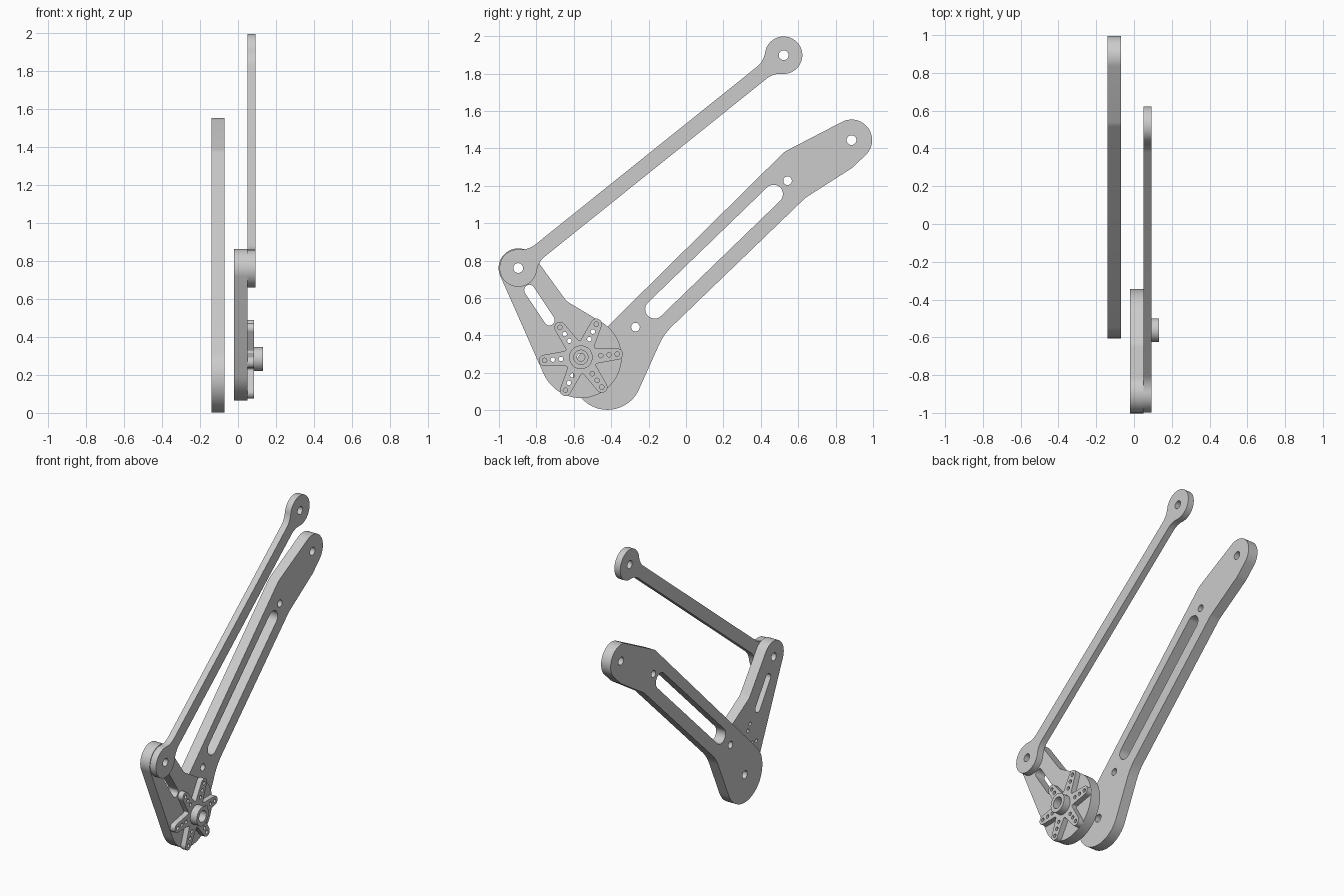
import bpy, bmesh
from math import sin, cos, asin, atan2, hypot, pi, radians, ceil
from mathutils import Matrix

cube = bpy.data.objects.get("Cube")
if cube:
    bpy.data.objects.remove(cube, do_unlink=True)

GREY = (0.6, 0.6, 0.6, 1.0)
grey = bpy.data.materials.new("light_grey")
grey.use_nodes = True
grey.diffuse_color = GREY
grey.node_tree.nodes["Principled BSDF"].inputs["Base Color"].default_value = GREY

STEP = radians(6)
# plate local (x, y, z) -> world (y, z, x)
SIDEWAYS = Matrix(((0, 0, 1, 0), (1, 0, 0, 0), (0, 1, 0, 0), (0, 0, 0, 1)))


def outline(circles):
    """Counterclockwise belt round (y, z, r) circles; a negative r is a concave fillet."""
    n = len(circles)
    if n == 1:
        y, z, r = circles[0]
        return [(y + r * cos(2 * pi * k / 32), z + r * sin(2 * pi * k / 32)) for k in range(32)]
    headings = []
    for i, (y1, z1, r1) in enumerate(circles):
        y2, z2, r2 = circles[(i + 1) % n]
        dy, dz = y2 - y1, z2 - z1
        lean = max(-1, min(1, (r1 - r2) / hypot(dy, dz)))
        headings.append(atan2(dz, dy) + asin(lean))
    points = []
    for i, (y, z, r) in enumerate(circles):
        start, end = headings[i - 1], headings[i]
        turn = (end - start) % (2 * pi)
        if r < 0:
            turn -= 2 * pi
        steps = max(2, ceil(abs(turn) / STEP))
        for k in range(steps + 1):
            a = start + turn * k / steps - pi / 2
            p = (y + r * cos(a), z + r * sin(a))
            if not points or hypot(p[0] - points[-1][0], p[1] - points[-1][1]) > 1e-4:
                points.append(p)
    if hypot(points[0][0] - points[-1][0], points[0][1] - points[-1][1]) < 1e-4:
        points.pop()
    return points


def plate(name, x0, x1, edge, holes):
    """Flat plate between x0 and x1 with cut-through holes."""
    curve = bpy.data.curves.new(name + "_profile", "CURVE")
    curve.dimensions = "2D"
    curve.fill_mode = "BOTH"
    curve.extrude = (x1 - x0) / 2
    for loop in [edge] + holes:
        pts = outline(loop)
        spline = curve.splines.new("POLY")
        spline.points.add(len(pts) - 1)
        for point, (y, z) in zip(spline.points, pts):
            point.co = (y, z, 0, 1)
        spline.use_cyclic_u = True
    helper = bpy.data.objects.new(name + "_profile", curve)
    bpy.context.collection.objects.link(helper)
    graph = bpy.context.evaluated_depsgraph_get()
    mesh = bpy.data.meshes.new_from_object(helper.evaluated_get(graph))
    bpy.data.objects.remove(helper, do_unlink=True)
    bpy.data.curves.remove(curve)

    bm = bmesh.new()
    bm.from_mesh(mesh)
    bmesh.ops.remove_doubles(bm, verts=bm.verts, dist=1e-5)
    bm.transform(Matrix.Translation(((x0 + x1) / 2, 0, 0)) @ SIDEWAYS)
    bmesh.ops.recalc_face_normals(bm, faces=bm.faces)
    bm.to_mesh(mesh)
    bm.free()
    mesh.name = name
    mesh.materials.clear()
    mesh.materials.append(grey)
    obj = bpy.data.objects.new(name, mesh)
    bpy.context.collection.objects.link(obj)
    bpy.ops.object.select_all(action="DESELECT")
    obj.select_set(True)
    bpy.context.view_layer.objects.active = obj
    bpy.ops.object.shade_smooth_by_angle(angle=radians(30))
    return obj


def around(centre, radius, degrees, r):
    a = radians(degrees)
    return (centre[0] + radius * cos(a), centre[1] + radius * sin(a), r)


PIN = (-0.897, 0.76)      # joint between crank and rod
AXLE = (-0.562, 0.283)    # servo axis
TIP = (0.522, 1.898)      # far end of rod
BORE = 0.026

# Main arm: round foot, slotted bar, offset head
foot, head = (-0.42, 0.187), (0.885, 1.444)
plate("main_arm", -0.14, -0.07,
      [(*foot, 0.185), (0.131, 0.23, -0.3), (0.70, 1.056, -0.1),
       (0.826, 1.374, 0.1), (*head, 0.11), (0.586, 1.30, 0.1)],
      [[(*foot, BORE)], [(*head, BORE)],
       [(0.543, 1.227, 0.023)], [(-0.27, 0.444, 0.023)],
       [(0.468, 1.155, 0.05), (-0.168, 0.54, 0.05)]])

# Crank: disc with a slotted lever
screw_holes = [[around(AXLE, d, 5 + 60 * k, 0.012)] for k in range(6) for d in (0.107, 0.151)]
plate("crank", -0.02, 0.05,
      [(*AXLE, 0.218), (-0.57, 0.658, -0.1), (*PIN, 0.105)],
      [[(*PIN, BORE)], [(*AXLE, 0.021)],
       [(-0.837, 0.642, 0.028), (-0.73, 0.481, 0.028)]] + screw_holes)

# Connecting rod: narrow bar flared into round eyes
length = hypot(TIP[0] - PIN[0], TIP[1] - PIN[1])
uy, uz = (TIP[0] - PIN[0]) / length, (TIP[1] - PIN[1]) / length
EYE, FLARE, HALF = 0.1, 0.12, 0.041
off = HALF + FLARE
along = (((EYE + FLARE) ** 2) - off ** 2) ** 0.5


def flare(end, direction, side):
    return (end[0] + direction * along * uy - side * off * uz,
            end[1] + direction * along * uz + side * off * uy, -FLARE)


plate("connecting_rod", 0.05, 0.093,
      [(*PIN, EYE), flare(PIN, 1, -1), flare(TIP, -1, -1),
       (*TIP, EYE), flare(TIP, -1, 1), flare(PIN, 1, 1)],
      [[(*PIN, BORE)], [(*TIP, BORE)]])

# Servo horn: six tapered arms, each with three holes
star = []
for k in range(6):
    star += [around(AXLE, 0.195, 5 + 60 * k, 0.03), around(AXLE, 0.10, 35 + 60 * k, -0.01)]
tip_holes = [[around(AXLE, 0.195, 5 + 60 * k, 0.012)] for k in range(6)]
plate("servo_horn", 0.05, 0.085, star, [[(*AXLE, 0.021)]] + screw_holes + tip_holes)

# Hub collar on the horn
plate("hub_collar", 0.085, 0.133, [(*AXLE, 0.063)], [[(*AXLE, 0.038)]])
